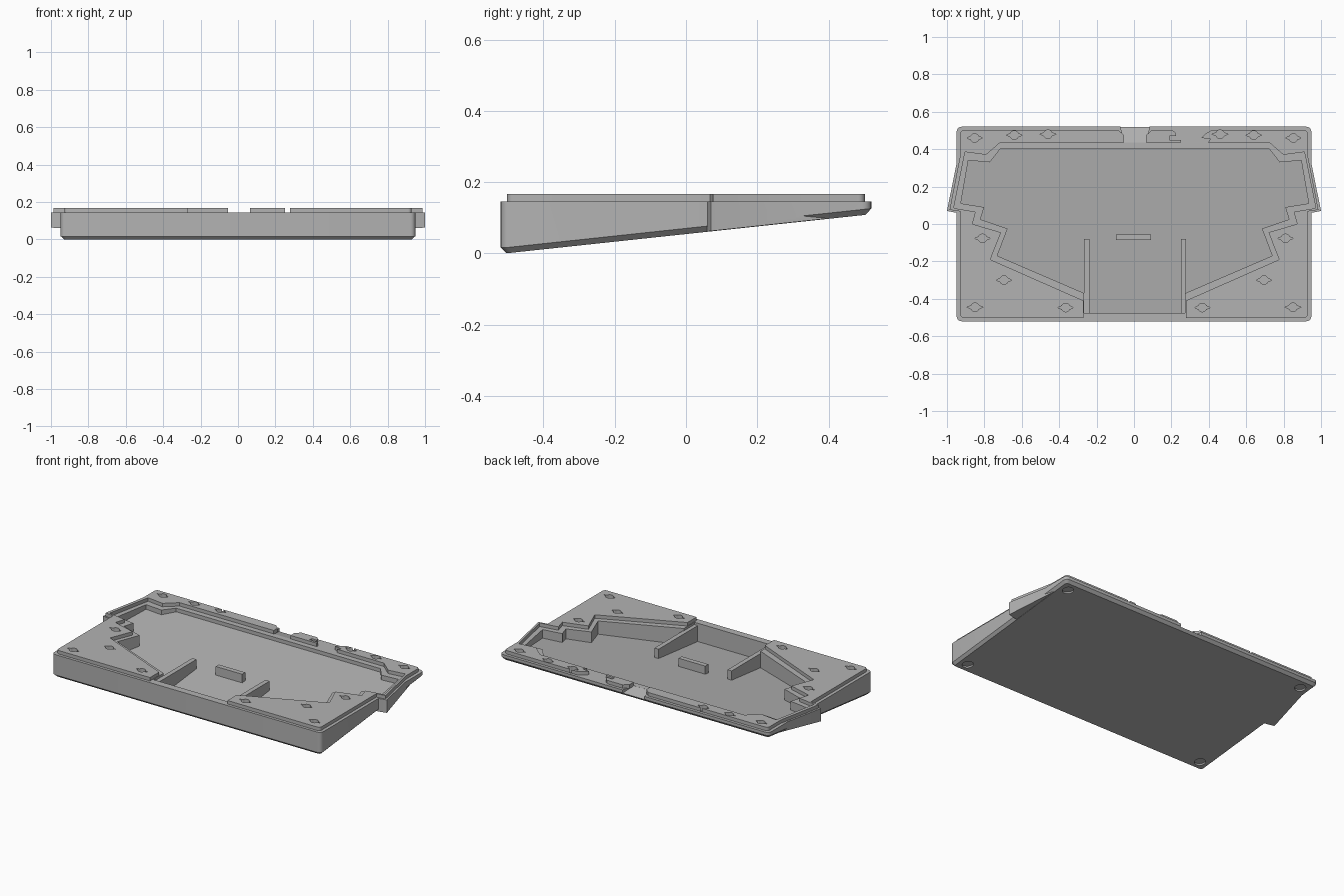
import bpy, bmesh, math

if "Cube" in bpy.data.objects:
    bpy.data.objects.remove(bpy.data.objects["Cube"])

grey = bpy.data.materials.new("plain_grey")
grey.use_nodes = True
grey.diffuse_color = (0.45, 0.45, 0.45, 1)
grey.node_tree.nodes["Principled BSDF"].inputs["Base Color"].default_value = (0.45, 0.45, 0.45, 1)

DECK, TOP, FLOOR = 0.145, 0.167, 0.025


def slope(y):
    """Height of the tilted underside."""
    return max(0, 0.107 * (y + 0.507))


def loft(name, rings):
    """Closed solid through rings of equal point count."""
    bm = bmesh.new()
    rows = [[bm.verts.new(p) for p in ring] for ring in rings]
    n = len(rows[0])
    for a, b in zip(rows, rows[1:]):
        for i in range(n):
            bm.faces.new((a[i], a[(i + 1) % n], b[(i + 1) % n], b[i]))
    bm.faces.new(rows[0])
    bm.faces.new(rows[-1])
    bmesh.ops.recalc_face_normals(bm, faces=bm.faces)
    mesh = bpy.data.meshes.new(name)
    bm.to_mesh(mesh)
    bm.free()
    mesh.materials.append(grey)
    obj = bpy.data.objects.new(name, mesh)
    bpy.context.collection.objects.link(obj)
    return obj


def prism(name, pts, low, high):
    """Vertical prism; low may be a height or a function of y."""
    f = low if callable(low) else lambda y: low
    g = high if callable(high) else lambda y: high
    return loft(name, [[(x, y, f(y)) for x, y in pts], [(x, y, g(y)) for x, y in pts]])


def box(name, x0, x1, y0, y1, low, high):
    return prism(name, [(x0, y0), (x1, y0), (x1, y1), (x0, y1)], low, high)


def rounded(hx, hy, r, seg=5):
    pts = []
    for k, (sx, sy) in enumerate([(1, 1), (-1, 1), (-1, -1), (1, -1)]):
        for i in range(seg + 1):
            a = math.pi / 2 * (k + i / seg)
            pts.append((sx * (hx - r) + r * math.cos(a), sy * (hy - r) + r * math.sin(a)))
    return pts


def mirrored(half, cx=0.004):
    return [(cx + x, y) for x, y in half] + [(cx - x, y) for x, y in reversed(half)]


def combine(target, tool, operation="DIFFERENCE"):
    mod = target.modifiers.new("bool", "BOOLEAN")
    mod.operation, mod.solver, mod.object = operation, "EXACT", tool
    bpy.ops.object.select_all(action="DESELECT")
    bpy.context.view_layer.objects.active = target
    target.select_set(True)
    bpy.ops.object.modifier_apply(modifier=mod.name)


def discard(*tools):
    for t in tools:
        bpy.data.objects.remove(t)


# Tray body with tilted, chamfered underside
outline = rounded(0.948, 0.52, 0.025)
inner = rounded(0.932, 0.504, 0.015)
body = loft("tray_body", [
    [(x, y, slope(y)) for x, y in inner],
    [(x, y, slope(y) + 0.016) for x, y in outline],
    [(x, y, DECK) for x, y in outline]])

# Raised rim plate
rim = prism("rim_plate", rounded(0.928, 0.502, 0.018), DECK - 0.004, TOP)

# Side wings on body and rim
for s in (1, -1):
    wing = prism("wing", [(s * x, y) for x, y in
                 [(0.85, 0.05), (0.95, 0.06), (1.0, 0.07), (0.935, 0.39), (0.85, 0.39)]],
                 lambda y: slope(y) + 0.001, DECK)
    lip = prism("wing_lip", [(s * x, y) for x, y in
                [(0.85, 0.055), (0.986, 0.076), (0.924, 0.392), (0.85, 0.392)]],
                DECK - 0.004, TOP)
    combine(body, wing, "UNION")
    combine(rim, lip, "UNION")
    discard(wing, lip)

# Cavity in the body, floor parallel to the underside
cavity = prism("cavity", mirrored(
    [(0.72, 0.40), (0.775, 0.33), (0.89, 0.34), (0.93, 0.11), (0.805, 0.09),
     (0.825, 0.025), (0.68, -0.025), (0.735, -0.17), (0.27, -0.37), (0.27, -0.475)]),
    lambda y: slope(y) + FLOOR, 0.3)
combine(body, cavity)

# Stepped ledge opening in the rim, open at the front
opening = prism("opening", mirrored(
    [(0.72, 0.435), (0.795, 0.37), (0.907, 0.385), (0.968, 0.085), (0.85, 0.065),
     (0.868, 0.0), (0.715, -0.045), (0.772, -0.19), (0.273, -0.41), (0.273, -0.6)]),
    0.1, 0.3)
combine(rim, opening)

# Gaps in the back rim
port = prism("port_gap", [(-0.053, 0.4), (0.065, 0.4), (0.065, 0.475), (0.11, 0.515),
                          (0.11, 0.6), (-0.1, 0.6), (-0.1, 0.515), (-0.053, 0.475)], 0.1, 0.3)
side_gap = prism("side_gap", [(0.25, 0.4), (0.345, 0.4), (0.395, 0.435), (0.41, 0.455),
                              (0.36, 0.46), (0.385, 0.485), (0.43, 0.51), (0.43, 0.6),
                              (0.19, 0.6), (0.19, 0.515), (0.225, 0.485), (0.225, 0.47),
                              (0.19, 0.47), (0.19, 0.45), (0.25, 0.45)], 0.1, 0.3)
combine(rim, port)
combine(rim, side_gap)

# Sloping scoop in the body under the port gap
scoop = prism("scoop", [(-0.053, 0.435), (0.065, 0.435), (0.1, 0.6), (-0.09, 0.6)],
              lambda y: DECK - 0.25 * (y - 0.433), 0.3)
combine(body, scoop)
discard(cavity, opening, port, side_gap, scoop)

# Screw slots: a round hole with a point on each side
slot = []
for i in range(16):
    a = math.tau * i / 16
    r = 0.042 if i in (0, 8) else 0.023
    slot.append((r * math.cos(a), r * math.sin(a)))
for x, y in [(0.852, 0.46), (0.64, 0.475), (0.46, 0.48), (0.81, -0.077),
             (0.695, -0.3), (0.85, -0.445), (0.365, -0.447)]:
    for s in (1, -1):
        hole = prism("slot", [(s * x + u, y + v) for u, v in slot], DECK - 0.015, 0.3)
        combine(body, hole)
        combine(rim, hole)
        discard(hole)

# Round foot recesses in the underside
for x in (0.875, -0.875):
    for y in (0.45, -0.45):
        disc = [(x + 0.033 * math.cos(math.tau * i / 24), y + 0.033 * math.sin(math.tau * i / 24))
                for i in range(24)]
        foot = prism("foot_recess", disc, -0.1, lambda v: slope(v) + 0.01)
        combine(body, foot)
        discard(foot)

# Support ribs and centre bar on the floor
sunk = lambda y: slope(y) + FLOOR - 0.005
box("left_rib", 0.25, 0.279, -0.48, -0.08, sunk, 0.13)
box("right_rib", -0.266, -0.237, -0.48, -0.08, sunk, 0.13)
box("centre_bar", -0.097, 0.09, -0.086, -0.055, sunk, 0.125)

# Smooth the rounded corners, keep the hard edges
for obj in (body, rim):
    bpy.ops.object.select_all(action="DESELECT")
    bpy.context.view_layer.objects.active = obj
    obj.select_set(True)
    bpy.ops.object.shade_smooth_by_angle(angle=math.radians(25))
